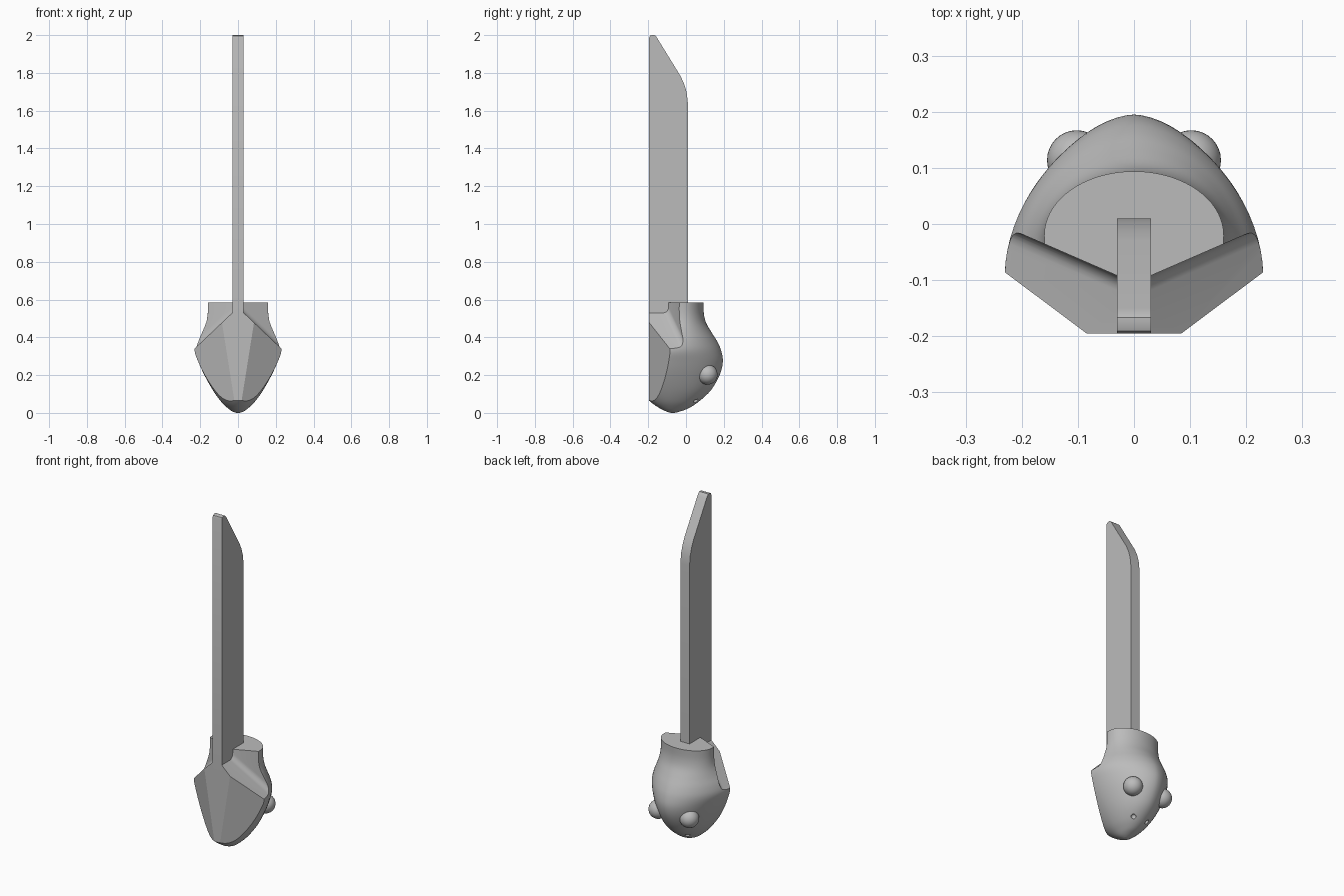
import bpy, bmesh, math
from mathutils import Vector

old = bpy.data.objects.get("Cube")
if old:
    bpy.data.objects.remove(old, do_unlink=True)

grey = bpy.data.materials.new("plain_grey")
grey.use_nodes = True
grey.diffuse_color = (0.5, 0.5, 0.5, 1)
grey.node_tree.nodes["Principled BSDF"].inputs["Base Color"].default_value = (0.5, 0.5, 0.5, 1)


def add_object(name, bm):
    bmesh.ops.recalc_face_normals(bm, faces=bm.faces)
    mesh = bpy.data.meshes.new(name)
    bm.to_mesh(mesh)
    bm.free()
    mesh.materials.append(grey)
    obj = bpy.data.objects.new(name, mesh)
    bpy.context.collection.objects.link(obj)
    return obj


def shade(obj, angle):
    bpy.ops.object.select_all(action='DESELECT')
    obj.select_set(True)
    bpy.context.view_layer.objects.active = obj
    bpy.ops.object.shade_smooth_by_angle(angle=math.radians(angle))


def cut(obj, cutter):
    bpy.context.view_layer.objects.active = obj
    mod = obj.modifiers.new("cut", 'BOOLEAN')
    mod.operation, mod.solver, mod.object = 'DIFFERENCE', 'EXACT', cutter
    bpy.ops.object.modifier_apply(modifier=mod.name)
    bpy.data.objects.remove(cutter, do_unlink=True)


def smooth_rows(rows, steps):
    """Catmull-Rom interpolation between profile rows."""
    out = []
    for i in range(len(rows) - 1):
        p = [rows[max(0, min(len(rows) - 1, i + k))] for k in (-1, 0, 1, 2)]
        for s in range(steps):
            t = s / steps
            out.append([0.5 * (2 * b + (c - a) * t + (2 * a - 5 * b + 4 * c - d) * t * t
                               + (3 * b - a - 3 * c + d) * t ** 3) for a, b, c, d in zip(*p)])
    return out + [list(rows[-1])]


# Head: rows of height, half width, centre y, back y, front y, roundness
ROWS = [(0, .008, -.07, -.06, -.08, 2), (.008, .03, -.07, -.03, -.105, 2),
        (.025, .054, -.07, .015, -.14, 2), (.06, .09, -.07, .068, -.19, 2),
        (.12, .133, -.07, .132, -.25, 1.9), (.2, .178, -.08, .178, -.3, 1.8),
        (.27, .21, -.085, .195, -.33, 1.75), (.33, .23, -.085, .186, -.35, 1.75),
        (.38, .218, -.07, .164, -.38, 1.8), (.43, .19, -.045, .133, -.4, 1.9),
        (.48, .168, -.025, .105, -.4, 2), (.53, .16, -.02, .094, -.4, 2),
        (.585, .16, -.02, .094, -.4, 2)]
SEG = 72


def spow(v, e):
    return math.copysign(abs(v) ** e, v)


bm = bmesh.new()
rings = []
for z, rx, yc, yb, yf, n in smooth_rows(ROWS, 4):
    ring = []
    for k in range(SEG):
        a = 2 * math.pi * k / SEG
        depth = yb - yc if math.sin(a) > 0 else yc - yf
        ring.append(bm.verts.new((rx * spow(math.cos(a), 2 / n),
                                  yc + depth * spow(math.sin(a), 2 / n), z)))
    rings.append(ring)
for lo, hi in zip(rings, rings[1:]):
    for k in range(SEG):
        j = (k + 1) % SEG
        bm.faces.new((lo[k], lo[j], hi[j], hi[k]))
bm.faces.new(rings[0])
bm.faces.new(rings[-1])


# Flat front with two swept-back sides
def slice_off(point, normal):
    geom = bm.verts[:] + bm.edges[:] + bm.faces[:]
    res = bmesh.ops.bisect_plane(bm, geom=geom, plane_co=point, plane_no=normal, clear_outer=True)
    edges = [e for e in res["geom_cut"] if isinstance(e, bmesh.types.BMEdge)]
    bmesh.ops.contextual_create(bm, geom=edges)


slice_off(Vector((0, -.195, 0)), Vector((0, -1, 0)))
for s in (1, -1):
    a, b, c = Vector((s * .02, -.195, .07)), Vector((s * .085, -.195, .48)), Vector((s * .23, -.085, .33))
    normal = (b - a).cross(c - a).normalized()
    slice_off(a, -normal if normal.y > 0 else normal)
head = add_object("head", bm)

# Sloping shoulders cut in front of the neck, with a rounded inner corner
for s in (1, -1):
    bm = bmesh.new()
    plan = [(0, -.4), (.4, -.4), (.4, .069), (0, -.105)]
    low = [bm.verts.new((s * x, y, .5585 - .95 * x)) for x, y in plan]
    top = [bm.verts.new((s * x, y, .8)) for x, y in plan]
    bm.faces.new(low)
    bm.faces.new(top)
    for k in range(4):
        j = (k + 1) % 4
        bm.faces.new((low[k], low[j], top[j], top[k]))
    bmesh.ops.recalc_face_normals(bm, faces=bm.faces)
    corner = bm.edges.get((low[2], low[3]))
    bmesh.ops.bevel(bm, geom=[corner], offset=.025, segments=6, profile=.5, affect='EDGES')
    cut(head, add_object("shoulder_cutter", bm))

# Nostril pits
for s in (1, -1):
    bm = bmesh.new()
    bmesh.ops.create_uvsphere(bm, u_segments=16, v_segments=10, radius=.014)
    bmesh.ops.translate(bm, verts=bm.verts, vec=(s * .045, .05, .066))
    cut(head, add_object("nostril_cutter", bm))
shade(head, 28)

# Eyes
for s, side in ((1, "left"), (-1, "right")):
    bm = bmesh.new()
    bmesh.ops.create_uvsphere(bm, u_segments=32, v_segments=20, radius=.053)
    bmesh.ops.translate(bm, verts=bm.verts, vec=(s * .102, .114, .203))
    shade(add_object(side + "_eye", bm), 40)

# Blade: side profile given thickness
PROFILE = [(-.195, .45), (-.195, 1.985), (-.191, 1.996), (-.18, 2), (-.167, 2), (-.158, 1.993),
           (-.15, 1.98), (-.03, 1.785), (-.011, 1.745), (.003, 1.7), (.01, 1.64), (.01, .45)]
bm = bmesh.new()
face = bm.faces.new([bm.verts.new((-.03, y, z)) for y, z in PROFILE])
ext = bmesh.ops.extrude_face_region(bm, geom=[face])
bmesh.ops.translate(bm, vec=(.06, 0, 0), verts=[v for v in ext["geom"] if isinstance(v, bmesh.types.BMVert)])
shade(add_object("blade", bm), 35)
